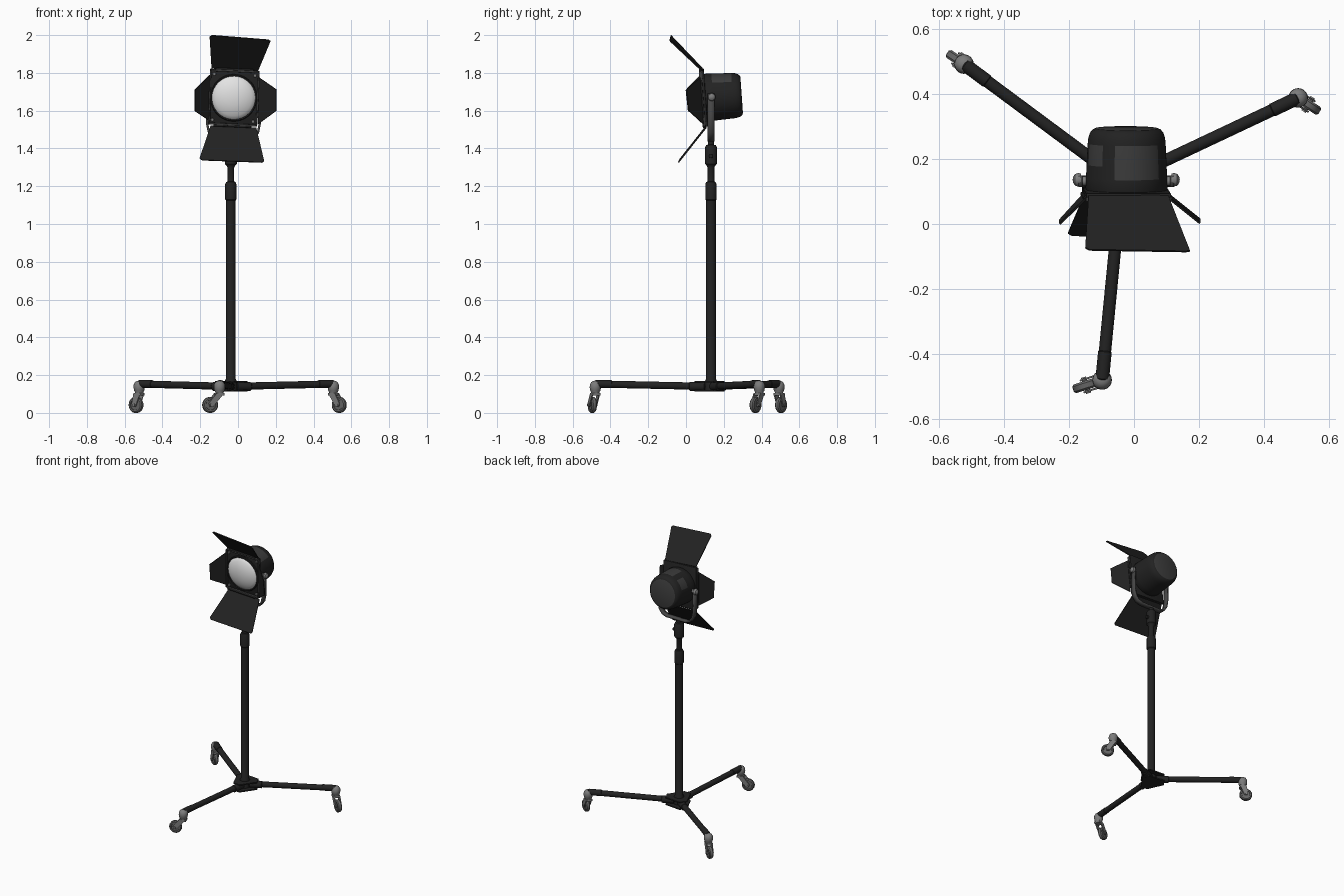
import bpy, bmesh, math
from mathutils import Matrix, Vector

if "Cube" in bpy.data.objects:
    bpy.data.objects.remove(bpy.data.objects["Cube"])


def mat(name, v):
    m = bpy.data.materials.new(name)
    m.diffuse_color = (v, v, v, 1)
    m.use_nodes = True
    m.node_tree.nodes["Principled BSDF"].inputs["Base Color"].default_value = m.diffuse_color
    return m


BLACK = mat("matte black", 0.016)
PANEL = mat("charcoal panel", 0.045)
YOKE = mat("yoke grey", 0.06)
METAL = mat("caster grey", 0.2)
RUBBER = mat("wheel grey", 0.13)
GLASS = mat("lens white", 0.78)


def finish(bm, name, mats, matrix=None):
    bmesh.ops.recalc_face_normals(bm, faces=bm.faces)
    me = bpy.data.meshes.new(name)
    bm.to_mesh(me)
    bm.free()
    ob = bpy.data.objects.new(name, me)
    bpy.context.collection.objects.link(ob)
    for m in (mats if isinstance(mats, list) else [mats]):
        me.materials.append(m)
    if matrix:
        ob.matrix_world = matrix
    bpy.ops.object.select_all(action='DESELECT')
    ob.select_set(True)
    bpy.context.view_layer.objects.active = ob
    bpy.ops.object.shade_smooth_by_angle(angle=math.radians(35))
    return ob


def lathe(name, profile, mats, matrix=None, seg=32, rule=None):
    """Spin (radius, height) points about local z."""
    bm = bmesh.new()
    vs = [bm.verts.new((r, 0, z)) for r, z in profile]
    es = [bm.edges.new(p) for p in zip(vs, vs[1:])]
    bmesh.ops.spin(bm, geom=vs + es, cent=(0, 0, 0), axis=(0, 0, 1),
                   angle=math.tau, steps=seg, use_duplicate=False)
    bmesh.ops.remove_doubles(bm, verts=bm.verts, dist=1e-5)
    if rule:
        for f in bm.faces:
            f.material_index = rule(f.calc_center_median())
    return finish(bm, name, mats, matrix)


def rod(name, a, b, r, m, seg=24):
    a, b = Vector(a), Vector(b)
    d = b - a
    M = Matrix.Translation(a) @ d.to_track_quat('Z', 'Y').to_matrix().to_4x4()
    L = d.length
    e = min(r, L) * 0.15
    return lathe(name, [(0, 0), (r - e, 0), (r, e), (r, L - e), (r - e, L), (0, L)], m, M, seg)


def box(name, c, size, m, matrix=Matrix(), bevel=0.0):
    bm = bmesh.new()
    bmesh.ops.create_cube(bm, size=1, matrix=Matrix.Translation(c) @ Matrix.Diagonal((*size, 1)))
    if bevel:
        bmesh.ops.bevel(bm, geom=bm.edges[:], offset=bevel, segments=2, affect='EDGES', profile=0.5)
    return finish(bm, name, m, matrix)


def plate(name, pts, thick, m, matrix=None):
    """Flat panel from corner points, thickened both ways."""
    bm = bmesh.new()
    f = bm.faces.new([bm.verts.new(p) for p in pts])
    f.normal_update()
    n = f.normal.copy()
    for v in bm.verts:
        v.co -= n * thick / 2
    new = bmesh.ops.extrude_face_region(bm, geom=[f], use_keep_orig=True)['geom']
    bmesh.ops.translate(bm, vec=n * thick, verts=[g for g in new if isinstance(g, bmesh.types.BMVert)])
    return finish(bm, name, m, matrix)


# ---- stand column ----
PX, PY = -0.038, 0.132
lathe("column", [(0, .115), (.03, .115), (.034, .12), (.034, .165), (.026, .18), (.026, 1.125),
                 (.03, 1.13), (.03, 1.21), (.025, 1.222), (.018, 1.225), (.018, 1.3), (.025, 1.312),
                 (.032, 1.318), (.032, 1.405), (.026, 1.417), (.016, 1.42), (.016, 1.44), (0, 1.44)],
      BLACK, Matrix.Translation((PX, PY, 0)))
rod("column_clamp_knob", (PX + .025, PY, 1.36), (PX + .045, PY, 1.36), .012, BLACK)

# ---- legs with casters: ball x, y, caster heading, trail ----
LEGS = [(-.523, .492, 146, .02), (.505, .388, -33, .037), (-.098, -.48, 198, .052)]
hub = []
for i, (x, y, ang, off) in enumerate(LEGS, 1):
    d = (Vector((x, y, 0)) - Vector((PX, PY, 0))).normalized()
    s = Vector((-d.y, d.x, 0))
    c = Vector((PX, PY, .14))
    hub += [(c + d * .085 + s * k) for k in (.026, -.026)]
    rod(f"leg_{i}", c, (x, y, .153), .019, BLACK)
    rod(f"leg_sleeve_{i}", c + d * .03, c + d * .115, .024, BLACK)
    rod(f"leg_end_sleeve_{i}", Vector((x, y, .152)) - d * .09, (x, y, .153), .021, BLACK)
    M = Matrix.Translation((x, y, 0)) @ Matrix.Rotation(math.radians(ang), 4, 'Z')
    lathe(f"caster_housing_{i}", [(0, .171), (.012, .169), (.022, .163), (.029, .15), (.03, .135), (.027, .118),
                                  (.022, .11), (.022, .095), (0, .095)], METAL, M, 24)
    for k in (-1, 1):
        plate(f"caster_fork_{i}", [(-.02, k * .019, .105), (.022, k * .019, .105),
                                   (off + .014, k * .019, .05), (off + .008, k * .019, .032),
                                   (off - .01, k * .019, .032)], .006, METAL, M)
    box(f"caster_crown_{i}", (0, 0, .098), (.044, .044, .014), METAL, M, .003)
    W = M @ Matrix.Translation((off, 0, .042)) @ Matrix.Rotation(math.pi / 2, 4, 'X')
    lathe(f"wheel_{i}", [(0, -.01), (.026, -.01), (.028, -.014), (.036, -.014), (.042, -.008), (.042, .008),
                         (.036, .014), (.028, .014), (.026, .01), (0, .01)], RUBBER, W, 28)
    lathe(f"axle_{i}", [(0, -.026), (.008, -.026), (.008, .026), (0, .026)], METAL, W, 12)

# ---- triangular hub plates ----
hub.sort(key=lambda p: math.atan2(p.y - PY, p.x - PX))
for z in (-.024, .024):
    plate("hub_plate", [p + Vector((0, 0, z)) for p in hub], .008, BLACK)

# ---- yoke: bent flat bar ----
bm = bmesh.new()
half = [(.141, 1.69), (.139, 1.53), (.13, 1.485), (.108, 1.455), (.075, 1.443)]
path = [(-a, z) for a, z in half] + [(a, z) for a, z in reversed(half)]
rows = [[bm.verts.new((a - .024, PY + s * .018, z)) for s in (-1, 1)] for a, z in path]
for p, q in zip(rows, rows[1:]):
    bm.faces.new((p[0], p[1], q[1], q[0]))
yoke = finish(bm, "yoke", YOKE)
sol = yoke.modifiers.new("thickness", 'SOLIDIFY')
sol.thickness, sol.offset = .012, 0
for k in (-1, 1):
    X = -.024 + k * .12
    rod("yoke_pivot", (X, PY, 1.672), (X + k * .02, PY, 1.672), .014, METAL)
    M = Matrix.Translation((X + k * .027, PY + .004, 1.672)) @ Matrix.Rotation(k * math.pi / 2, 4, 'Y')
    lathe("yoke_knob", [(0, -.008), (.019, -.008), (.021, 0), (.018, .01), (.01, .016), (0, .018)], METAL, M, 24)

# ---- lamp head: local y runs backwards, slight tilt and roll ----
H = (Matrix.Translation((-.023, .098, 1.669)) @ Matrix.Rotation(math.radians(2.5), 4, 'Y')
     @ Matrix.Rotation(math.radians(4), 4, 'X'))
BACK = H @ Matrix.Rotation(-math.pi / 2, 4, 'X')   # lathe z -> head y, lathe y -> head -z


def housing_rule(c):
    if c.z > .196 and math.hypot(c.x, c.y) < .095:
        return 1
    a = math.degrees(math.atan2(c.x, -c.y))
    if .045 < c.z < .15 and -20 < a < 52:
        return 1
    return int(.085 < c.z < .15 and -73 < a < -42)


lathe("lamp_housing", [(0, 0), (.12, 0), (.126, .012), (.125, .045), (.123, .085), (.12, .15), (.118, .168),
                       (.113, .183), (.105, .193), (.096, .197), (0, .197)],
      [BLACK, PANEL], BACK, 72, housing_rule)
lathe("lens", [(.117, -.008), (.113, -.015), (.095, -.026), (.07, -.036), (.04, -.043), (0, -.046)],
      GLASS, BACK, 48)
lathe("lens_ring", [(.115, 0), (.115, -.018), (.121, -.02), (.125, -.016), (.125, 0)], BLACK, BACK, 48)
box("front_plate", (0, 0, 0), (.262, .014, .296), BLACK, H, .004)
for k in (-1, 1):
    box("frame_rail", (0, -.012, k * .142), (.25, .016, .01), PANEL, H, .002)
    box("frame_stile", (k * .127, -.012, 0), (.008, .016, .28), PANEL, H, .002)
    rod("hinge_bar", H @ Vector((-.1, -.014, k * .15)), H @ Vector((.1, -.014, k * .15)), .006, BLACK, 12)
    rod("hinge_post", H @ Vector((k * .132, -.012, -.1)), H @ Vector((k * .132, -.012, .1)), .006, BLACK, 12)
    for j in (-1, 1):
        rod("corner_bolt", H @ Vector((k * .108, -.004, j * .122)),
            H @ Vector((k * .108, -.016, j * .122)), .009, METAL, 12)

# ---- barn doors ----
plate("top_door", [(-.14, .085, 1.825), (.105, .087, 1.808), (.172, -.083, 1.968), (.16, -.085, 1.975),
                   (-.138, -.08, 1.999), (-.15, -.073, 1.99)], .006, BLACK)
plate("bottom_door", [(-.145, .108, 1.52), (.097, .105, 1.508), (.138, -.035, 1.335), (.128, -.04, 1.326),
                      (-.19, -.035, 1.338), (-.203, -.028, 1.348)], .006, BLACK)
plate("left_door", [(-.148, .078, 1.79), (-.148, .1, 1.545), (-.228, .012, 1.598), (-.228, 0, 1.71)], .006, BLACK)
plate("right_door", [(.112, .075, 1.775), (.108, .09, 1.53), (.203, .014, 1.6), (.203, .002, 1.712)], .006, BLACK)
